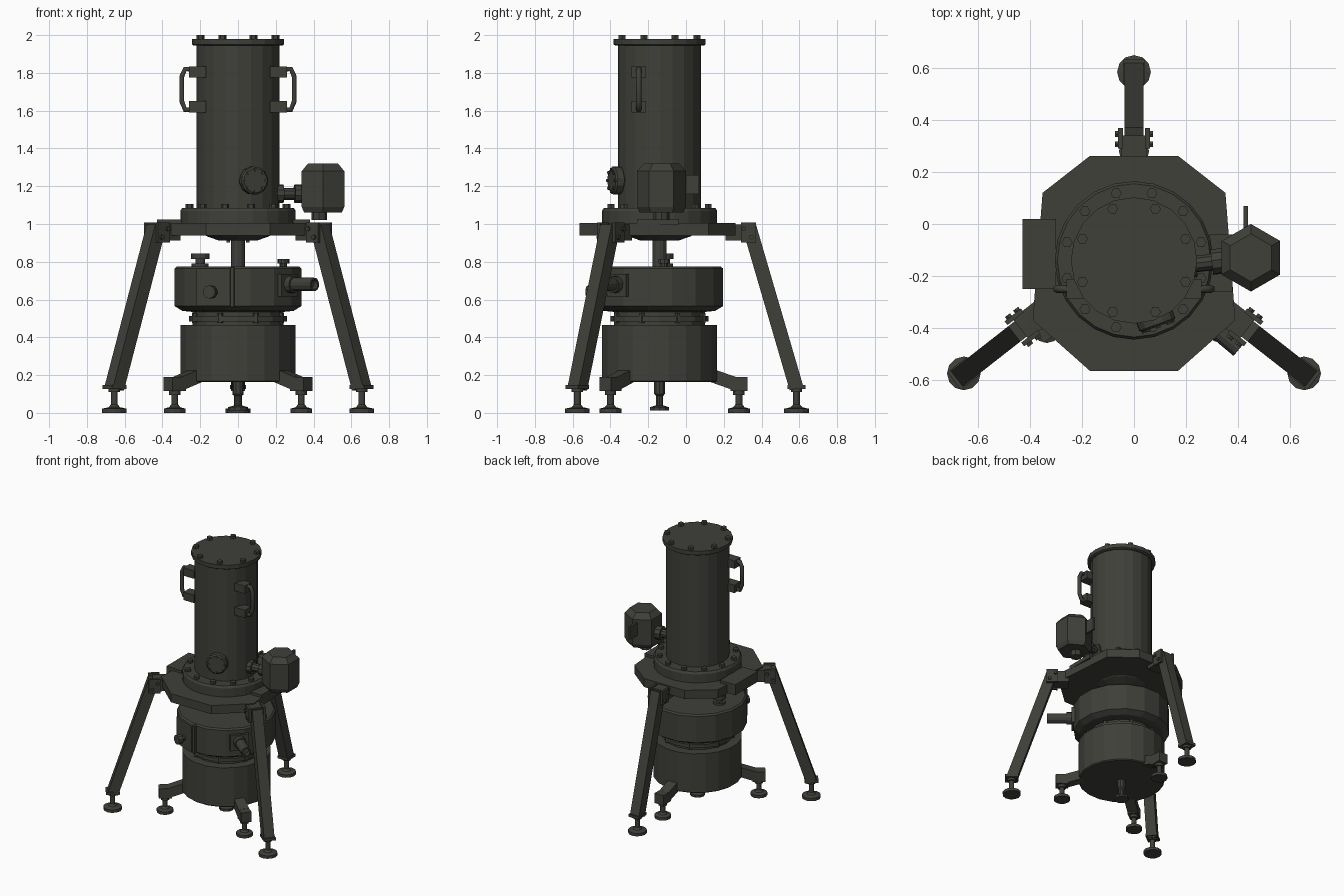
import bpy
from math import pi, sin, cos, radians, atan2
from mathutils import Vector, Matrix

old = bpy.data.objects.get("Cube")
if old:
    bpy.data.objects.remove(old)

metal = bpy.data.materials.new("dark olive metal")
metal.use_nodes = True
metal.diffuse_color = (0.05, 0.05, 0.042, 1)
metal.node_tree.nodes["Principled BSDF"].inputs["Base Color"].default_value = (0.05, 0.05, 0.042, 1)

CY = -0.14                      # y of the main axis
AXIS = Vector((0, CY, 0))
UP = Vector((0, 0, 1))


def make(name, verts, faces, matrix=None):
    mesh = bpy.data.meshes.new(name)
    mesh.from_pydata(verts, [], faces)
    mesh.materials.append(metal)
    obj = bpy.data.objects.new(name, mesh)
    bpy.context.collection.objects.link(obj)
    if matrix:
        obj.matrix_world = matrix
    return obj


def lathe(name, profile, origin=AXIS, axis=UP, sides=16, turn=0.0):
    """Spin (radius, height) pairs around an axis and cap both ends."""
    verts = [(r * cos(2 * pi * (i + turn) / sides), r * sin(2 * pi * (i + turn) / sides), h)
             for r, h in profile for i in range(sides)]
    faces = [(k * sides + i, k * sides + (i + 1) % sides,
              (k + 1) * sides + (i + 1) % sides, (k + 1) * sides + i)
             for k in range(len(profile) - 1) for i in range(sides)]
    last = (len(profile) - 1) * sides
    faces += [tuple(reversed(range(sides))), tuple(range(last, last + sides))]
    rot = UP.rotation_difference(Vector(axis).normalized()).to_matrix().to_4x4()
    return make(name, verts, faces, Matrix.Translation(origin) @ rot)


def prism(name, outline, z0, z1, matrix=None):
    n = len(outline)
    verts = [(x, y, z) for z in (z0, z1) for x, y in outline]
    faces = [(i, (i + 1) % n, n + (i + 1) % n, n + i) for i in range(n)]
    faces += [tuple(reversed(range(n))), tuple(range(n, 2 * n))]
    return make(name, verts, faces, matrix)


def box(name, centre, size, angle=0.0):
    x, y, z = (s / 2 for s in size)
    m = Matrix.Translation(centre) @ Matrix.Rotation(angle, 4, 'Z')
    return prism(name, [(-x, -y), (x, -y), (x, y), (-x, y)], -z, z, m)


def beam(name, a, b, width, depth):
    """Square bar from a to b; its width stays level."""
    a, b = Vector(a), Vector(b)
    d = (b - a).normalized()
    side = d.cross(UP).normalized()
    m = Matrix((side, side.cross(d) * -1, d)).transposed().to_4x4()
    m = Matrix.Translation(a) @ m
    w, t = width / 2, depth / 2
    return prism(name, [(-w, -t), (w, -t), (w, t), (-w, t)], 0, (b - a).length, m)


def bolt_ring(name, count, radius, z, size, height, turn=0.5):
    for i in range(count):
        a = 2 * pi * (i + turn) / count
        lathe(name, [(size, 0), (size, height)],
              (radius * cos(a), CY + radius * sin(a), z), sides=6)


def foot(name, x, y, radius, top):
    lathe(name, [(radius, 0), (radius, 0.022), (0.03, 0.03), (0.018, 0.045),
                 (0.018, top - 0.03), (0.03, top - 0.03), (0.03, top)], (x, y, 0), sides=12)


# Upper column
lathe("upper_tube", [(0.22, 1.08), (0.22, 1.95)], sides=20)
lathe("top_flange", [(0.235, 1.945), (0.243, 1.95), (0.243, 1.98)], sides=20)
bolt_ring("top_bolt", 8, 0.215, 1.98, 0.021, 0.02)
lathe("base_flange", [(0.305, 1.0), (0.305, 1.07), (0.295, 1.085)], sides=24)
bolt_ring("base_bolt", 12, 0.267, 1.08, 0.021, 0.025)

# Column handles
for s in (-1, 1):
    for z in (1.805, 1.62):
        box("handle_mount", (s * 0.215, -0.25, z), (0.09, 0.075, 0.06))
    path = [(0.24, 1.82), (0.28, 1.82), (0.298, 1.78), (0.298, 1.65), (0.28, 1.605), (0.24, 1.605)]
    curve = bpy.data.curves.new("handle", 'CURVE')
    curve.dimensions = '3D'
    curve.bevel_depth = 0.015
    curve.bevel_resolution = 1
    curve.use_fill_caps = True
    spline = curve.splines.new('POLY')
    spline.points.add(len(path) - 1)
    for p, (x, z) in zip(spline.points, path):
        p.co = (s * x, -0.25, z, 1)
    curve.materials.append(metal)
    bpy.context.collection.objects.link(bpy.data.objects.new("handle", curve))

# Round port on the front of the column
a = radians(-70)
out = Vector((cos(a), sin(a), 0))
port = AXIS + UP * 1.23
lathe("port_neck", [(0.05, 0.18), (0.05, 0.235)], port, out, 12)
lathe("port_cover", [(0.075, 0.225), (0.075, 0.262), (0.065, 0.27)], port, out, 12)
side = out.cross(UP)
for i in range(8):
    t = 2 * pi * i / 8
    p = port + out * 0.262 + (side * cos(t) + UP * sin(t)) * 0.058
    lathe("port_bolt", [(0.009, 0), (0.009, 0.015)], p, out, 6)

# Support plate
half = [(0.17, -0.565), (0.39, -0.37), (0.352, 0.12), (0.17, 0.262)]
prism("support_plate", half + [(-x, y) for x, y in reversed(half)], 0.94, 1.005)
box("side_box", (-0.365, -0.115, 0.985), (0.13, 0.27, 0.08))
box("motor_bracket", (0.335, -0.15, 1.01), (0.09, 0.22, 0.03))
lathe("plate_hub", [(0.18, 0.945), (0.165, 0.935), (0.1, 0.912)], sides=12)
lathe("drive_rod", [(0.038, 0.74), (0.038, 0.93)], sides=12)

# Motor with coupling
mc = Vector((0.45, -0.13, 0))
lathe("motor", [(0.115, 1.06), (0.13, 1.09), (0.13, 1.28), (0.092, 1.32)], mc, sides=6, turn=0.5)
lathe("motor_stub", [(0.042, 1.02), (0.042, 1.07)], mc - Vector((0.02, 0, 0)), sides=8)
box("motor_fin", (0.43, 0.015, 1.21), (0.016, 0.11, 0.1))
lathe("coupling", [(0.05, 0), (0.05, 0.05), (0.032, 0.05), (0.032, 0.11), (0.05, 0.11), (0.05, 0.17)],
      (0.19, -0.16, 1.16), (1, 0.12, 0), 10)

# Main tripod legs
hinges = [((0, 0.325), (0, 0.585)), ((0.425, -0.395), (0.655, -0.575)), ((-0.425, -0.395), (-0.655, -0.575))]
for (hx, hy), (fx, fy) in hinges:
    ang = atan2(fy - hy, fx - hx)
    d = Vector((cos(ang), sin(ang), 0))
    n = Vector((-sin(ang), cos(ang), 0))
    h = Vector((hx, hy, 0.955))
    box("leg_bracket", h - d * 0.05, (0.13, 0.1, 0.085), ang)
    for s in (-1, 1):
        box("hinge_cheek", h + n * s * 0.052 + d * 0.005, (0.08, 0.018, 0.105), ang)
        for along, up in ((-0.018, 0.02), (0.022, -0.025)):
            p = h + d * along + UP * up + n * s * 0.055
            lathe("hinge_bolt", [(0.013, 0), (0.013, 0.018)], p, n * s, 6)
    beam("tripod_leg", h + d * 0.01 + UP * 0.03, Vector((fx, fy, 0.13)), 0.075, 0.075)
    box("leg_end", (fx, fy, 0.137), (0.095, 0.085, 0.02), ang)
    foot("leg_foot", fx, fy, 0.065, 0.14)

# Middle drum
lathe("middle_drum", [(0.25, 0.535), (0.3, 0.54), (0.342, 0.565), (0.342, 0.765), (0.33, 0.775)],
      sides=16, turn=0.5)
lathe("large_cap", [(0.025, 0.76), (0.025, 0.815), (0.048, 0.815), (0.048, 0.845)],
      (-0.2, -0.115, 0), sides=12)
lathe("large_cap_base", [(0.045, 0.77), (0.045, 0.79)], (-0.2, -0.115, 0), sides=12)
lathe("small_cap", [(0.02, 0.76), (0.02, 0.79), (0.032, 0.79), (0.032, 0.815)],
      (0.24, -0.115, 0), sides=10)


# Fittings on the drum wall
def wall_plate(name, degrees, z, width, height, thick):
    a = radians(degrees)
    d = Vector((cos(a), sin(a), 0))
    box(name, AXIS + d * (0.325 + thick / 2) + UP * z, (thick, width, height), a)
    return d


d = wall_plate("outlet_plate", -40, 0.675, 0.13, 0.12, 0.03)
lathe("outlet_pipe", [(0.036, 0.3), (0.036, 0.53), (0.026, 0.53), (0.026, 0.5)],
      AXIS + UP * 0.68, d, 12)
lathe("outlet_collar", [(0.045, 0.35), (0.045, 0.39)], AXIS + UP * 0.68, d, 12)
d = wall_plate("hatch_panel", -112, 0.665, 0.19, 0.2, 0.025)
lathe("hatch_knob", [(0.02, 0.33), (0.02, 0.375), (0.035, 0.375), (0.035, 0.41)],
      AXIS + UP * 0.64, d, 10)
wall_plate("hatch_hinge", -95, 0.665, 0.02, 0.21, 0.03)

# Neck between the drums
lathe("neck", [(0.24, 0.46), (0.24, 0.54)], sides=16)
lathe("neck_flange", [(0.26, 0.485), (0.26, 0.512)], sides=16)
bolt_ring("neck_bolt", 8, 0.247, 0.475, 0.016, 0.055)

# Lower drum with drain
lathe("lower_drum", [(0.3, 0.163), (0.308, 0.17), (0.308, 0.465)], sides=20, turn=0.5)
lathe("drain", [(0.052, 0.012), (0.052, 0.03), (0.02, 0.04), (0.02, 0.09), (0.03, 0.1), (0.03, 0.17)], sides=10)

# Short legs under the lower drum
for fx, fy in ((0, 0.28), (0.335, -0.4), (-0.335, -0.4)):
    f = Vector((fx, fy, 0))
    d = (f - AXIS).normalized()
    beam("short_leg", AXIS + d * 0.27 + UP * 0.2, f - d * 0.03 + UP * 0.158, 0.075, 0.07)
    box("short_leg_end", f + UP * 0.153, (0.09, 0.075, 0.075), atan2(d.y, d.x))
    foot("short_foot", fx, fy, 0.058, 0.125)
